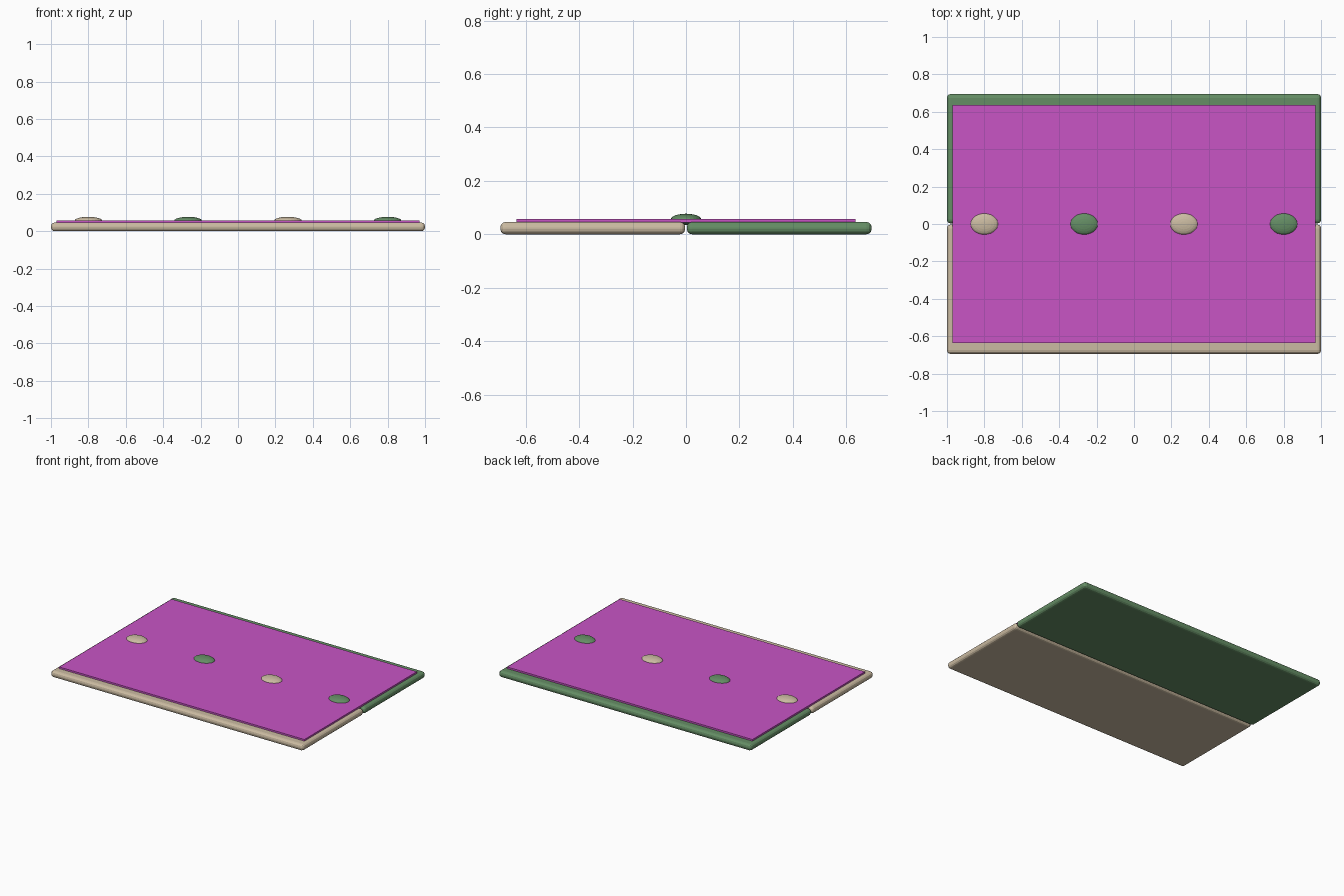
import bpy

cube = bpy.data.objects.get("Cube")
if cube:
    bpy.data.objects.remove(cube, do_unlink=True)


def material(name, rgb):
    mat = bpy.data.materials.new(name)
    mat.use_nodes = True
    mat.diffuse_color = (*rgb, 1)
    mat.node_tree.nodes["Principled BSDF"].inputs["Base Color"].default_value = (*rgb, 1)
    return mat


tan = material("tan", (0.60, 0.50, 0.36))
green = material("green", (0.13, 0.27, 0.13))
magenta = material("magenta", (0.58, 0.09, 0.56))


def finish(name, mat, size):
    obj = bpy.context.object
    obj.name = name
    obj.scale = size
    bpy.ops.object.transform_apply(location=False, rotation=False, scale=True)
    obj.data.materials.append(mat)
    return obj


def box(name, mat, centre, size):
    bpy.ops.mesh.primitive_cube_add(size=1, location=centre)
    return finish(name, mat, size)


# Two rounded base panels meeting along the middle
for name, mat, side in (("front_panel", tan, -1), ("back_panel", green, 1)):
    panel = box(name, mat, (0, side * 0.349, 0.023), (2, 0.692, 0.046))
    bevel = panel.modifiers.new("rounded_edges", "BEVEL")
    bevel.width = 0.02
    bevel.segments = 3

# Thin sheet lying across both panels
box("top_sheet", magenta, (0, 0, 0.051), (1.94, 1.27, 0.014))

# Row of flattened studs in alternating colours
for i in range(4):
    bpy.ops.mesh.primitive_uv_sphere_add(
        segments=24, ring_count=12, radius=1, location=(-0.8 + i * 1.6 / 3, 0, 0.056))
    finish(f"stud_{i + 1}", green if i % 2 else tan, (0.074, 0.057, 0.021))
